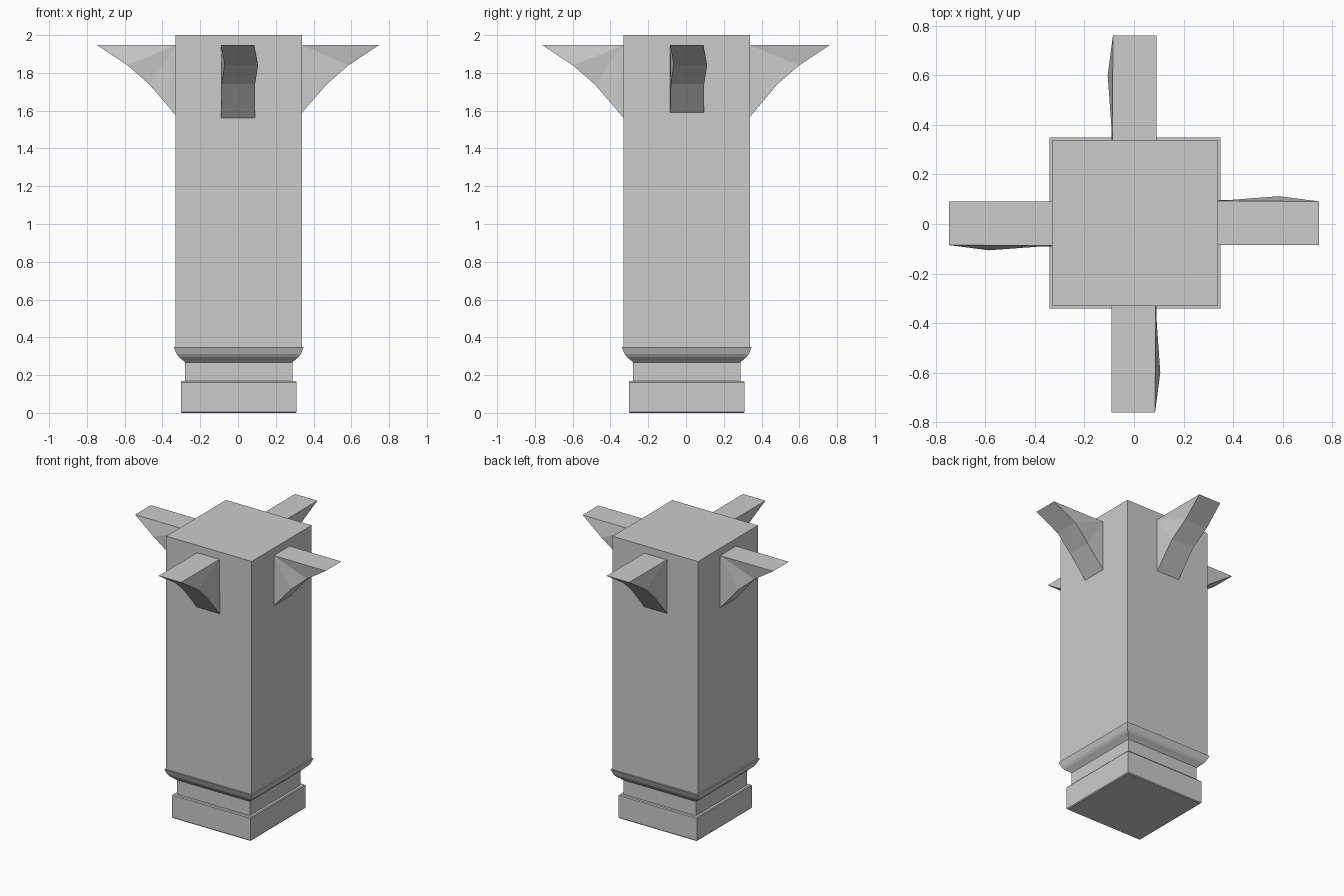
import bpy
from math import cos, sin, pi

if "Cube" in bpy.data.objects:
    bpy.data.objects.remove(bpy.data.objects["Cube"])

C = 0.004  # slight offset of the pillar axis


def make(name, verts, faces):
    me = bpy.data.meshes.new(name)
    me.from_pydata(verts, [], faces)
    me.update()
    ob = bpy.data.objects.new(name, me)
    bpy.context.collection.objects.link(ob)
    return ob


def square_stack(name, profile, cx, cy):
    """Square rings (half width, height) joined and capped."""
    verts, faces = [], []
    for h, z in profile:
        verts += [(cx + sx * h, cy + sy * h, z)
                  for sx, sy in ((-1, -1), (1, -1), (1, 1), (-1, 1))]
    for r in range(len(profile) - 1):
        for i in range(4):
            a, b = r * 4 + i, r * 4 + (i + 1) % 4
            faces.append((a, b, b + 4, a + 4))
    n = len(verts)
    faces += [(3, 2, 1, 0), (n - 4, n - 3, n - 2, n - 1)]
    return make(name, verts, faces)


# Plinth, neck and flared moulding
square_stack("base", [(0.302, 0), (0.307, 0.006), (0.307, 0.162), (0.302, 0.168),
                      (0.285, 0.168), (0.285, 0.268), (0.298, 0.280),
                      (0.318, 0.297), (0.329, 0.312), (0.344, 0.350)], C, C)

# Main shaft
square_stack("shaft", [(0.335, 0.35), (0.335, 2.0)], C, C)


def bracket(name, angle, root, low, du, dv):
    """Curved spike: underside points (out, height, left, right) under a flat top."""
    top = 1.947
    sections = [(root, low, -0.09, 0.09), (0.47 + du, 1.74, -0.086, 0.09),
                (0.585 + du, 1.84, -0.071, 0.106), (0.746 + du, top, -0.09, 0.085)]
    pts = []
    for u, z, a, b in sections:
        pts += [(u, a, z), (u, b, z)]
    pts += [(root, -0.09, top), (root, 0.087, top)]
    c, s = cos(angle), sin(angle)
    verts = [(u * c - (v + dv) * s, u * s + (v + dv) * c, z) for u, v, z in pts]
    faces = [(0, 1, 3, 2), (2, 3, 5, 4), (4, 5, 7, 6),   # underside
             (6, 7, 9, 8), (8, 9, 1, 0),                 # top, root
             (0, 2, 8), (2, 4, 8), (4, 6, 8),            # sides
             (3, 1, 9), (5, 3, 9), (7, 5, 9)]
    return make(name, verts, faces)


# Four brackets around the top
bracket("bracket_right", 0, 0.337, 1.588, 0, 0.006)
bracket("bracket_back", pi / 2, 0.337, 1.565, 0.014, 0)
bracket("bracket_left", pi, 0.329, 1.575, 0, 0)
bracket("bracket_front", -pi / 2, 0.329, 1.56, 0.014, 0)
